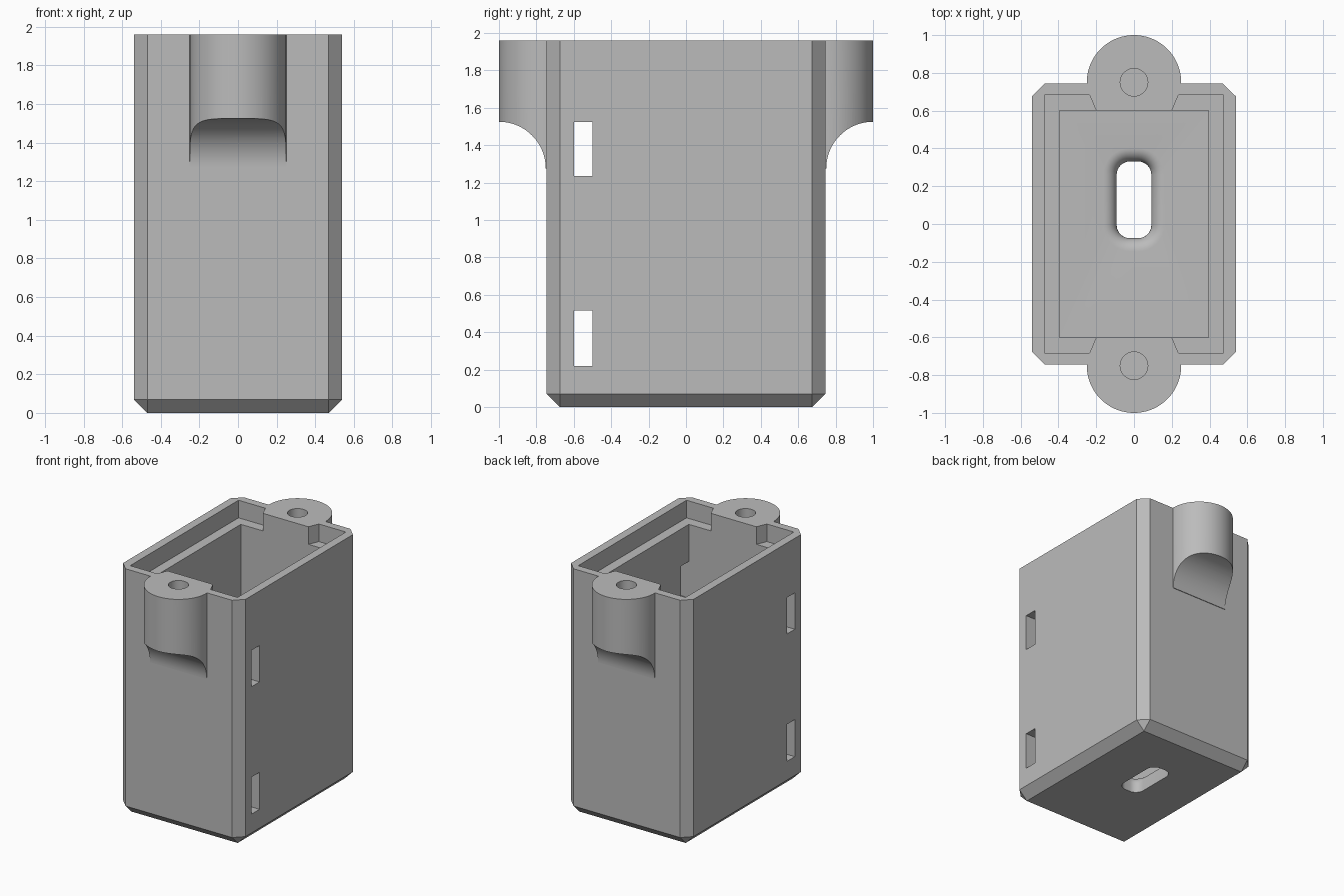
import bpy, bmesh
from math import sin, cos, pi

if "Cube" in bpy.data.objects:
    bpy.data.objects.remove(bpy.data.objects["Cube"], do_unlink=True)

HX, HY, TOP = 0.54, 0.745, 1.96      # outer half sizes and height
IX, IY, FLOOR = 0.395, 0.60, 0.145   # cavity half sizes and floor thickness
CHAMFER = 0.07
BOSS_Y, BOSS_R = 0.75, 0.25

grey = bpy.data.materials.new("plain grey")
grey.use_nodes = True
grey.diffuse_color = (0.5, 0.5, 0.5, 1)
grey.node_tree.nodes["Principled BSDF"].inputs["Base Color"].default_value = (0.5, 0.5, 0.5, 1)


def finish(name, bm):
    bmesh.ops.recalc_face_normals(bm, faces=bm.faces)
    mesh = bpy.data.meshes.new(name)
    bm.to_mesh(mesh)
    bm.free()
    mesh.materials.append(grey)
    obj = bpy.data.objects.new(name, mesh)
    bpy.context.collection.objects.link(obj)
    return obj


def loft(name, rings):
    """Closed solid through a list of matching point rings."""
    bm = bmesh.new()
    loops = [[bm.verts.new(p) for p in ring] for ring in rings]
    n = len(loops[0])
    for a, b in zip(loops, loops[1:]):
        for i in range(n):
            j = (i + 1) % n
            bm.faces.new((a[i], a[j], b[j], b[i]))
    bm.faces.new(loops[0])
    bm.faces.new(loops[-1])
    return finish(name, bm)


def prism(name, outline, z0, z1):
    return loft(name, [[(x, y, z) for x, y in outline] for z in (z0, z1)])


def rect(x0, x1, y0, y1):
    return [(x0, y0), (x1, y0), (x1, y1), (x0, y1)]


def circle(cx, cy, r, n=64):
    return [(cx + r * cos(2 * pi * i / n), cy + r * sin(2 * pi * i / n)) for i in range(n)]


def rounded_rect(cy, hx, hy, r, n=8):
    pts = []
    for q, (sx, sy) in enumerate([(1, 1), (-1, 1), (-1, -1), (1, -1)]):
        for i in range(n + 1):
            a = (q + i / n) * pi / 2
            pts.append((sx * (hx - r) + r * cos(a), cy + sy * (hy - r) + r * sin(a)))
    return pts


def combine(target, tool, operation="DIFFERENCE"):
    """Apply a boolean and discard the tool object."""
    mod = target.modifiers.new("cut", "BOOLEAN")
    mod.operation, mod.solver, mod.object = operation, "EXACT", tool
    graph = bpy.context.evaluated_depsgraph_get()
    graph.update()
    mesh = bpy.data.meshes.new_from_object(target.evaluated_get(graph))
    target.modifiers.clear()
    target.data = mesh
    bpy.data.objects.remove(tool, do_unlink=True)


# Case: block with chamfered upright and bottom edges
bm = bmesh.new()
bmesh.ops.create_cube(bm, size=1)
for v in bm.verts:
    v.co = (v.co.x * 2 * HX, v.co.y * 2 * HY, (v.co.z + 0.5) * TOP)
edges = [e for e in bm.edges if min(v.co.z for v in e.verts) < 0.01]
bmesh.ops.bevel(bm, geom=edges, offset=CHAMFER, segments=1, affect="EDGES")
case = finish("case", bm)

# Screw bosses with a curved underside
for s in (-1, 1):
    boss = prism("boss", circle(0, s * BOSS_Y, BOSS_R, 96), 1.276, TOP)
    scoop = circle(s, 1.275, BOSS_R, 96)
    combine(boss, loft("scoop", [[(x, y, z) for y, z in scoop] for x in (-0.4, 0.4)]))
    combine(case, boss, "UNION")

# Main cavity
combine(case, prism("cavity", rect(-IX, IX, -IY, IY), FLOOR, TOP + 0.2))

# Lid recess, leaving tapered blocks beside the bosses
half = [(-0.473, -0.682), (-0.235, -0.682), (-0.196, -0.59),
        (0.196, -0.59), (0.235, -0.682), (0.473, -0.682)]
recess = half + [(-x, -y) for x, y in half]
combine(case, prism("recess", recess, TOP - 0.14, TOP + 0.1))

# Blind screw holes
for s in (-1, 1):
    combine(case, prism("screw_hole", circle(0, s * BOSS_Y, 0.073), TOP - 0.4, TOP + 0.1))

# Strap slots through both side walls
for z0, z1 in ((0.22, 0.515), (1.235, 1.525)):
    combine(case, prism("strap_slot", rect(-0.7, 0.7, -0.599, -0.5), z0, z1))

# Cable opening in the floor with a rounded inner rim
rim = 0.07
stations = [(-0.1, 0)]
for i in range(9):
    a = i / 8 * pi / 2
    stations.append((FLOOR - rim + rim * sin(a), rim * (1 - cos(a))))
stations.append((FLOOR + 0.1, rim))
combine(case, loft("cable_hole", [
    [(x, y, z) for x, y in rounded_rect(0.128, 0.092 + o, 0.203 + o, 0.07 + o)]
    for z, o in stations]))

# Smooth curves, sharp corners
bpy.ops.object.select_all(action="DESELECT")
case.select_set(True)
bpy.context.view_layer.objects.active = case
bpy.ops.object.shade_smooth_by_angle(angle=pi / 6)
